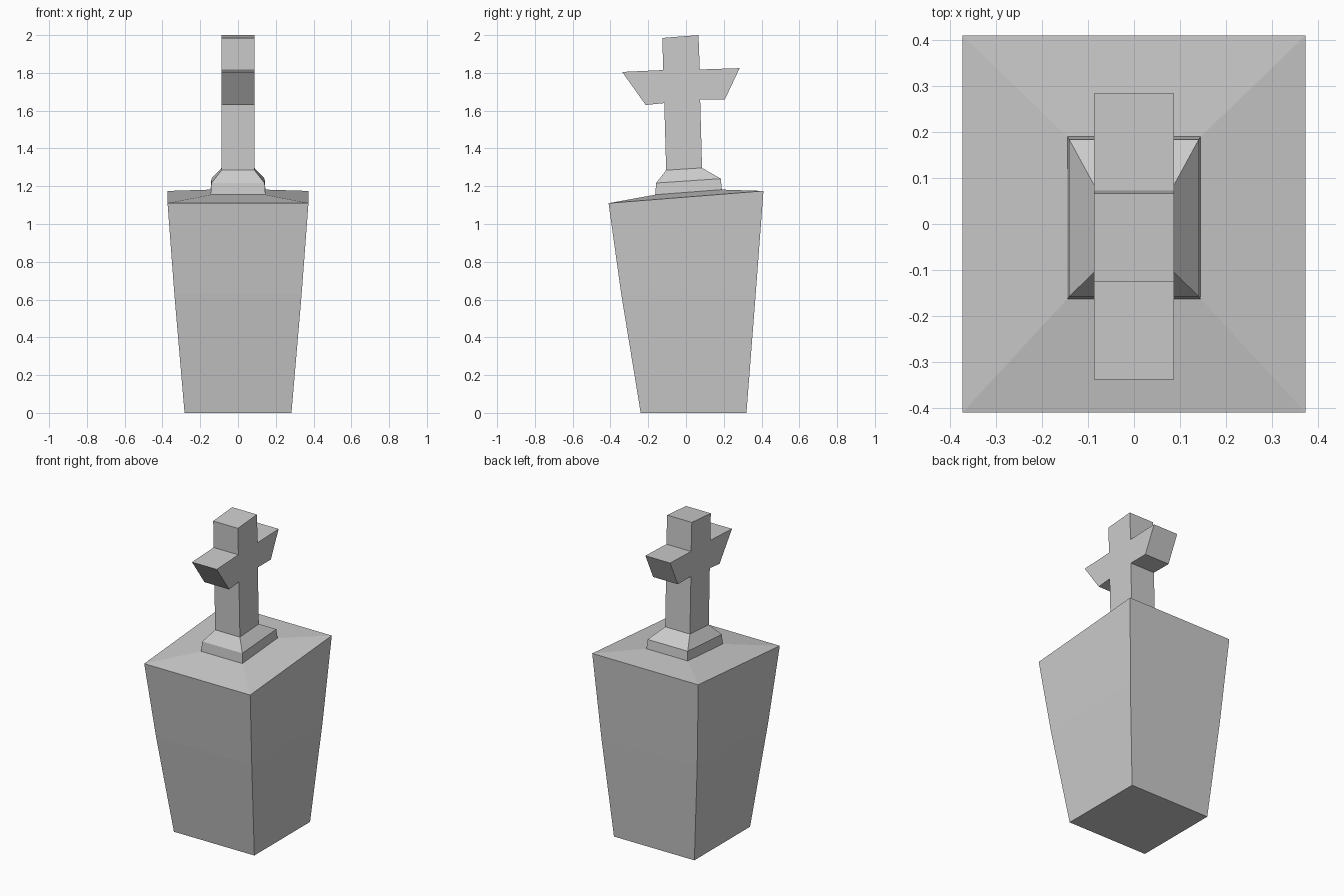
import bpy
import bmesh

cube = bpy.data.objects.get("Cube")
if cube:
    bpy.data.objects.remove(cube, do_unlink=True)

# Single stone colour
stone = bpy.data.materials.new("grey_stone")
stone.use_nodes = True
GREY = (0.6, 0.6, 0.6, 1)
stone.diffuse_color = GREY
stone.node_tree.nodes["Principled BSDF"].inputs["Base Color"].default_value = GREY


def loft(name, sections):
    """Join matching closed loops of points into a capped, flat-shaded solid."""
    bm = bmesh.new()
    loops = [[bm.verts.new(p) for p in section] for section in sections]
    for low, high in zip(loops, loops[1:]):
        for i in range(len(low)):
            j = (i + 1) % len(low)
            bm.faces.new((low[i], low[j], high[j], high[i]))
    bm.faces.new(loops[0][::-1])
    bm.faces.new(loops[-1])
    bmesh.ops.recalc_face_normals(bm, faces=bm.faces)
    mesh = bpy.data.meshes.new(name)
    bm.to_mesh(mesh)
    bm.free()
    mesh.materials.append(stone)
    obj = bpy.data.objects.new(name, mesh)
    bpy.context.collection.objects.link(obj)
    return obj


def ring(half_x, front, back, z_front, z_back):
    """Rectangle that may tilt from front to back."""
    return [(-half_x, front, z_front), (half_x, front, z_front),
            (half_x, back, z_back), (-half_x, back, z_back)]


# Tapered block, slightly bulged at mid height, with a sloping top
foot = ring(0.145, -0.163, 0.19, 1.155, 1.182)
loft("pedestal_block", [
    ring(0.283, -0.24, 0.32, 0, 0),
    ring(0.337, -0.343, 0.369, 0.63, 0.63),
    ring(0.373, -0.41, 0.41, 1.11, 1.175),
    foot,
])

# Stepped plinth with bevelled shoulders, sunk slightly into the block
loft("cross_plinth", [
    [(x, y, z - 0.02) for x, y, z in foot],
    foot,
    ring(0.141, -0.158, 0.184, 1.217, 1.24),
    ring(0.087, -0.105, 0.085, 1.285, 1.297),
])

# Crooked cross with flared arms, extruded sideways from its (y, z) outline
outline = [
    (-0.105, 1.25), (-0.105, 1.285), (-0.115, 1.64), (-0.213, 1.63),
    (-0.338, 1.805), (-0.121, 1.815), (-0.125, 1.985), (0.066, 2.0),
    (0.073, 1.818), (0.284, 1.825), (0.206, 1.66), (0.075, 1.66),
    (0.085, 1.297), (0.085, 1.25),
]
loft("stone_cross", [[(x, y, z) for y, z in outline] for x in (-0.087, 0.087)])
